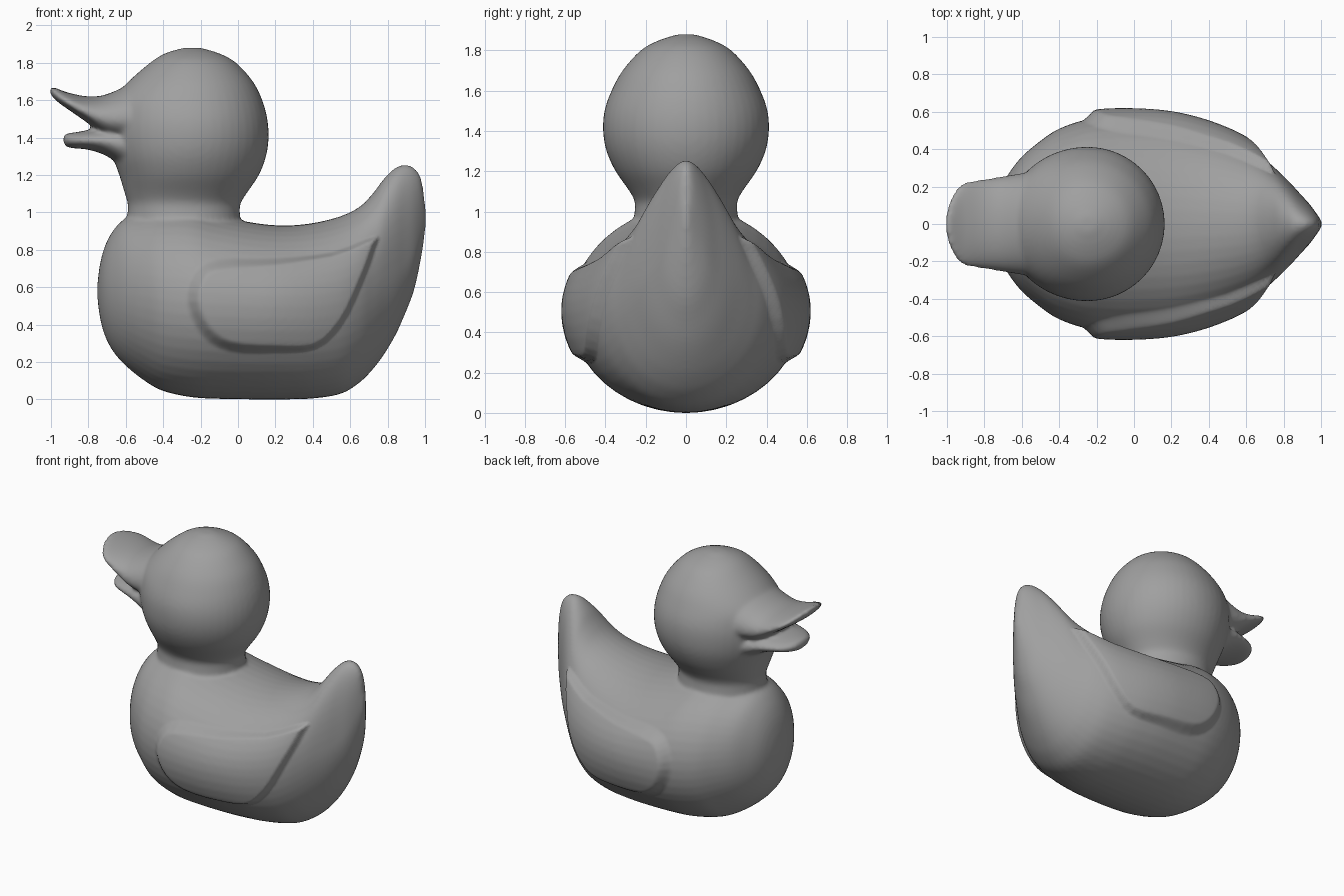
import bpy, bmesh, math
from mathutils import Vector

cube = bpy.data.objects.get("Cube")
if cube:
    bpy.data.objects.remove(cube)

grey = bpy.data.materials.new("soft grey")
grey.use_nodes = True
COLOUR = (0.35, 0.35, 0.35, 1)
grey.diffuse_color = COLOUR
grey.node_tree.nodes["Principled BSDF"].inputs["Base Color"].default_value = COLOUR


def spline(points, steps=4, closed=False):
    """Catmull-Rom curve through points of any dimension."""
    n = len(points)
    pick = (lambda i: points[i % n]) if closed else (lambda i: points[max(0, min(n - 1, i))])
    out = []
    for i in range(n if closed else n - 1):
        for s in range(steps):
            t = s / steps
            out.append([0.5 * (2 * b + (c - a) * t + (2 * a - 5 * b + 4 * c - d) * t * t
                               + (3 * b - a - 3 * c + d) * t ** 3)
                        for a, b, c, d in zip(*(pick(i + k) for k in (-1, 0, 1, 2)))])
    return out if closed else out + [list(points[-1])]


def loft(bm, sections, upright=False, sides=48):
    """Skin oval sections: (position, low, middle, high, half width)."""
    rings = []
    for pos, low, mid, high, width in spline(sections):
        ring = []
        for i in range(sides):
            a = math.tau * i / sides
            s = math.sin(a)
            v = mid + s * ((high - mid) if s > 0 else (mid - low))
            y = width * math.cos(a)
            ring.append(bm.verts.new((v, y, pos) if upright else (pos, y, v)))
        rings.append(ring)
    for r, q in zip(rings, rings[1:]):
        for i in range(sides):
            j = (i + 1) % sides
            bm.faces.new((r[i], r[j], q[j], q[i]))
    bm.faces.new(rings[0][::-1])
    bm.faces.new(rings[-1])


bm = bmesh.new()
# Body and upturned tail
loft(bm, [(-.752, .55, .58, .61, .03), (-.74, .45, .58, .71, .11), (-.715, .35, .58, .81, .19),
          (-.67, .26, .57, .9, .27), (-.6, .18, .56, .97, .36), (-.5, .1, .55, 1.0, .445),
          (-.4, .045, .53, 1.02, .51), (-.25, .012, .52, 1.02, .56), (-.1, .003, .51, .98, .575),
          (.1, 0, .5, .942, .57), (.25, 0, .5, .93, .55), (.4, .005, .5, .943, .51),
          (.55, .03, .52, .98, .45), (.65, .09, .56, 1.03, .39), (.72, .16, .6, 1.1, .33),
          (.78, .24, .65, 1.18, .275), (.84, .34, .68, 1.238, .215), (.89, .45, .72, 1.255, .16),
          (.94, .58, .8, 1.24, .105), (.98, .76, .92, 1.18, .05), (1.004, .92, .97, 1.02, .012)])
# Neck and head
loft(bm, [(.85, -.6, -.29, .02, .27), (1.0, -.59, -.29, .01, .255), (1.05, -.59, -.29, .015, .255),
          (1.1, -.605, -.28, .045, .28), (1.2, -.635, -.27, .112, .35), (1.3, -.67, -.26, .15, .395),
          (1.4, -.69, -.25, .164, .412), (1.5, -.69, -.25, .157, .405), (1.6, -.67, -.25, .13, .37),
          (1.7, -.585, -.25, .08, .315), (1.8, -.47, -.25, -.01, .225), (1.85, -.39, -.25, -.1, .135),
          (1.88, -.29, -.25, -.2, .04)], upright=True)
# Upper bill
loft(bm, [(-1.004, 1.635, 1.65, 1.665, .05), (-.985, 1.61, 1.64, 1.668, .12),
          (-.95, 1.58, 1.61, 1.655, .185), (-.9, 1.545, 1.58, 1.638, .225),
          (-.8, 1.475, 1.53, 1.62, .24), (-.7, 1.4, 1.5, 1.632, .255), (-.55, 1.36, 1.5, 1.7, .28)])
# Lower bill
loft(bm, [(-.935, 1.375, 1.39, 1.405, .04), (-.915, 1.35, 1.39, 1.422, .1),
          (-.87, 1.342, 1.385, 1.428, .155), (-.8, 1.335, 1.385, 1.44, .19),
          (-.7, 1.3, 1.38, 1.45, .22), (-.55, 1.2, 1.35, 1.45, .25)])
bmesh.ops.recalc_face_normals(bm, faces=bm.faces)
mesh = bpy.data.meshes.new("duck")
bm.to_mesh(mesh)
bm.free()
duck = bpy.data.objects.new("duck", mesh)
bpy.context.collection.objects.link(duck)
bpy.context.view_layer.objects.active = duck
duck.select_set(True)

# Fuse the parts into one skin with soft joints
fuse = duck.modifiers.new("fuse", 'REMESH')
fuse.mode = 'VOXEL'
fuse.voxel_size = 0.013
soften = duck.modifiers.new("soften", 'SMOOTH')
soften.factor = 0.5
soften.iterations = 8
for name in ("fuse", "soften"):
    bpy.ops.object.modifier_apply(modifier=name)

# Folded wings: raise the skin inside a rounded outline on both sides
outline = [Vector(p) for p in spline(
    [(-.28, .52), (-.24, .68), (-.12, .755), (.2, .76), (.5, .79), (.74, .88), (.735, .8),
     (.66, .6), (.56, .4), (.42, .27), (.2, .245), (-.05, .25), (-.2, .34)], 3, True)]
edges = list(zip(outline, outline[1:] + outline[:1]))


def depth_inside(p):
    inside, nearest = False, 9.0
    for a, b in edges:
        if (a.y > p.y) != (b.y > p.y) and p.x < a.x + (b.x - a.x) * (p.y - a.y) / (b.y - a.y):
            inside = not inside
        e = b - a
        t = max(0, min(1, (p - a).dot(e) / e.length_squared))
        nearest = min(nearest, (p - a - e * t).length)
    return nearest if inside else 0


for v in duck.data.vertices:
    x, y, z = v.co
    if -.3 < x < .76 and .2 < z < .9 and abs(y) > .15:
        ramp = .08 - .05 * max(0, min(1, (x + .2) / .6))
        t = min(1, depth_inside(Vector((x, z))) / ramp)
        v.co.y += math.copysign(.045 * t * t * (3 - 2 * t), y)

duck.data.materials.clear()
duck.data.materials.append(grey)
for f in duck.data.polygons:
    f.material_index = 0
bpy.ops.object.shade_smooth()
